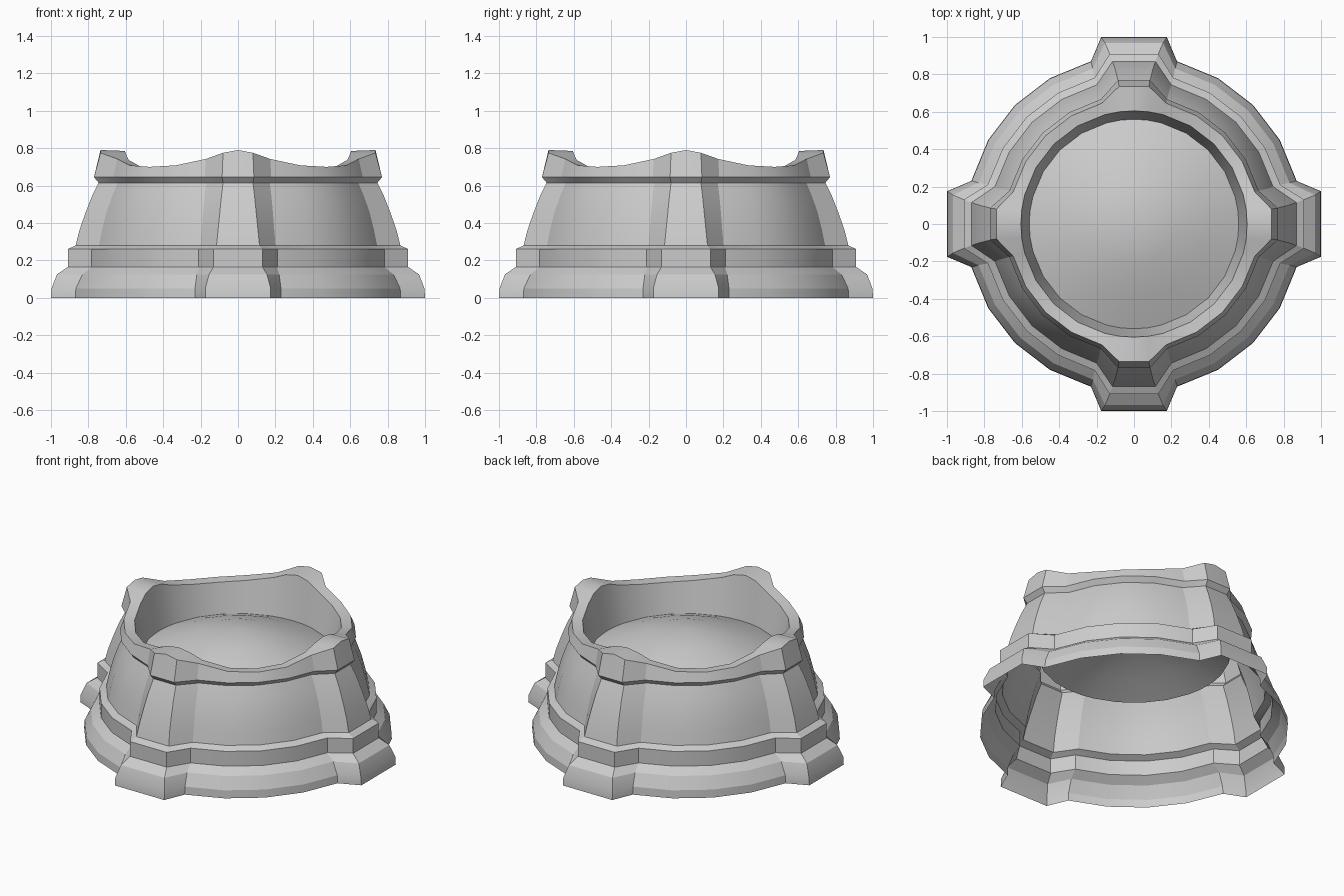
import bpy, bmesh
from math import cos, sin, pi, radians, sqrt

if "Cube" in bpy.data.objects:
    bpy.data.objects.remove(bpy.data.objects["Cube"])

# Radial stations inside one quarter: buttress centre, corner, root, arc points, root, corner
KINDS = ["mid", "corner+", "root+", 30, 45, 60, "root-", "corner-"]
CREST = [0.79, 0.775, 0.742, 0.708, 0.70, 0.708, 0.742, 0.775]


def buttress_ring(z, depth, half, radius, root, crest=False):
    """Circle of given radius with four square-ended buttresses."""
    pts = []
    for q in range(4):
        for i, k in enumerate(KINDS):
            rx = sqrt(radius ** 2 - root ** 2)
            if k == "mid":
                x, y = depth, 0
            elif k == "corner+":
                x, y = depth, half
            elif k == "root+":
                x, y = rx, root
            elif k == "root-":
                x, y = root, rx
            elif k == "corner-":
                x, y = half, depth
            else:
                x, y = radius * cos(radians(k)), radius * sin(radians(k))
            c, s = cos(q * pi / 2), sin(q * pi / 2)
            pts.append((x * c - y * s, x * s + y * c, CREST[i] if crest else z))
    return pts


def round_ring(z, radius, crest=False):
    """Plain circle using matching stations."""
    angles = [0, 7.5, 15, 30, 45, 60, 75, 82.5]
    return [(radius * cos(radians(a + 90 * q)), radius * sin(radians(a + 90 * q)),
             CREST[i] - 0.005 if crest else z)
            for q in range(4) for i, a in enumerate(angles)]


def loft(name, rings, apex=None):
    bm = bmesh.new()
    loops = [[bm.verts.new(p) for p in r] for r in rings]
    for a, b in zip(loops, loops[1:]):
        n = len(a)
        for i in range(n):
            j = (i + 1) % n
            bm.faces.new((a[i], a[j], b[j], b[i]))
    if apex is not None:
        tip = bm.verts.new((0, 0, apex))
        last = loops[-1]
        for i in range(len(last)):
            bm.faces.new((last[i], last[(i + 1) % len(last)], tip))
    mesh = bpy.data.meshes.new(name)
    bm.to_mesh(mesh)
    bm.free()
    ob = bpy.data.objects.new(name, mesh)
    bpy.context.collection.objects.link(ob)
    bpy.ops.object.select_all(action="DESELECT")
    ob.select_set(True)
    bpy.context.view_layer.objects.active = ob
    bpy.ops.object.shade_smooth_by_angle(angle=radians(22))
    return ob


# Flared foot and stepped band
foot = [(0, 1.0, .175, .9, .23), (.05, .997, .175, .897, .23),
        (.125, .968, .155, .86, .22), (.165, .91, .13, .81, .21),
        (.26, .91, .13, .81, .21), (.28, .868, .115, .77, .20)]
loft("foot_and_band", [buttress_ring(*r) for r in foot])

# Curved tapering wall
wall = [(.28, .868, .115, .77, .20), (.36, .848, .107, .753, .194),
        (.45, .817, .098, .73, .187), (.54, .782, .089, .698, .179),
        (.615, .745, .08, .665, .17)]
loft("wall", [buttress_ring(*r) for r in wall])

# Wavy collar with raised corners and the tapered inner wall
collar = [buttress_ring(.615, .745, .08, .665, .17),
          buttress_ring(.645, .77, .085, .69, .177),
          buttress_ring(.79, .735, .08, .668, .173, crest=True),
          round_ring(0, .605, crest=True),
          round_ring(.51, .56)]
loft("collar", collar)

# Shallow domed floor inside the collar
loft("domed_floor", [round_ring(.51, .56), round_ring(.575, .40),
                     round_ring(.635, .22)], apex=.675)
